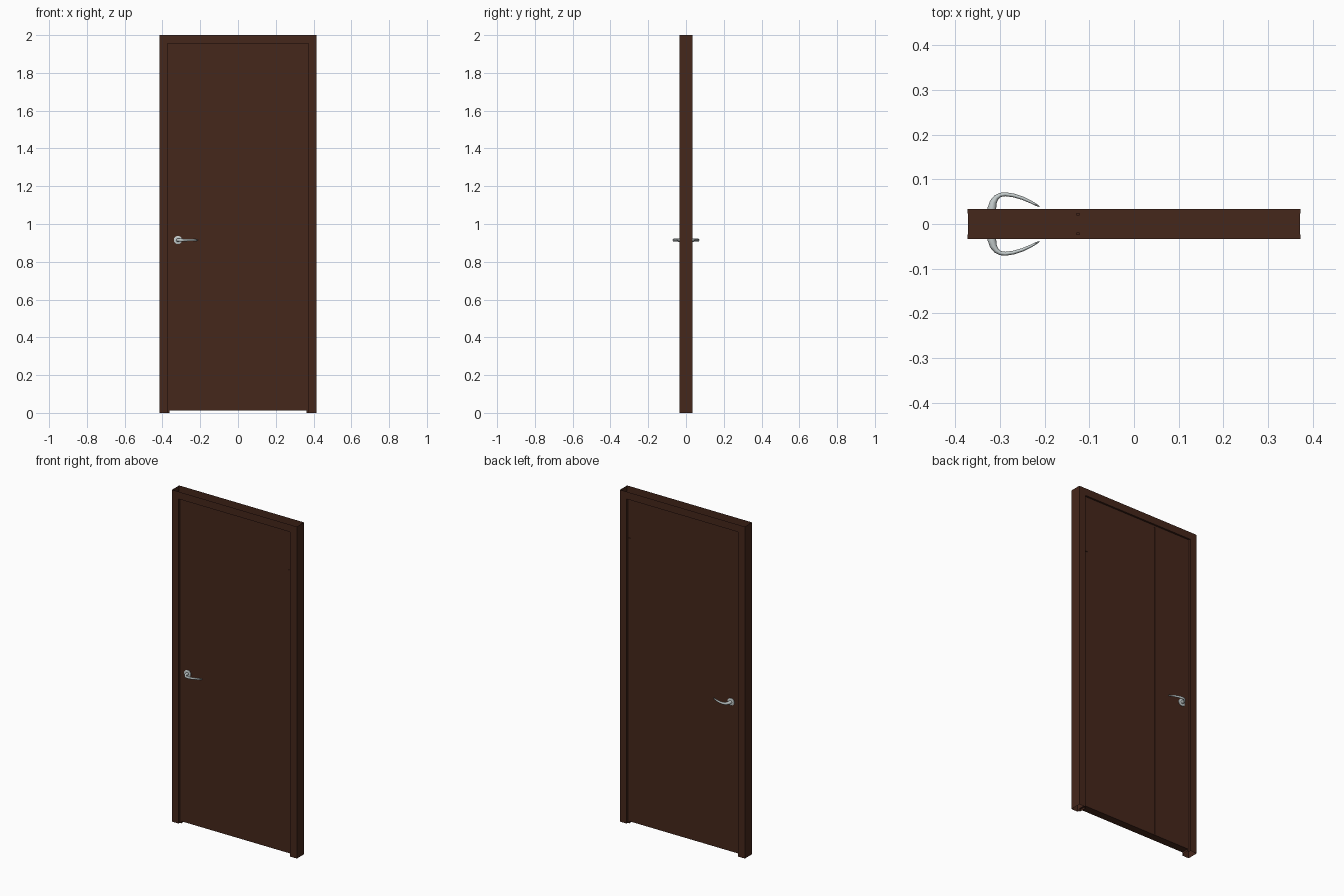
import bpy, bmesh, math
from mathutils import Vector

if "Cube" in bpy.data.objects:
    bpy.data.objects.remove(bpy.data.objects["Cube"])


def material(name, color):
    m = bpy.data.materials.new(name)
    m.diffuse_color = color
    m.use_nodes = True
    m.node_tree.nodes["Principled BSDF"].inputs["Base Color"].default_value = m.diffuse_color
    return m


WOOD = material("dark_wood", (0.06, 0.02, 0.011, 1))
METAL = material("satin_metal", (0.55, 0.6, 0.6, 1))


def finish(name, bm, mat, mirror_y=False, smooth=False):
    bmesh.ops.recalc_face_normals(bm, faces=bm.faces)
    me = bpy.data.meshes.new(name)
    bm.to_mesh(me)
    bm.free()
    me.materials.append(mat)
    ob = bpy.data.objects.new(name, me)
    bpy.context.collection.objects.link(ob)
    if mirror_y:
        mod = ob.modifiers.new("mirror", 'MIRROR')
        mod.use_axis = (False, True, False)
        mod.use_mirror_merge = False
    if smooth:
        bpy.ops.object.select_all(action='DESELECT')
        bpy.context.view_layer.objects.active = ob
        ob.select_set(True)
        bpy.ops.object.shade_smooth_by_angle(angle=math.radians(40))
    return ob


def skin(bm, rings, closed):
    for a, b in zip(rings, rings[1:]):
        n = len(a)
        for i in range(n if closed else n - 1):
            j = (i + 1) % n
            bm.faces.new((a[i], a[j], b[j], b[i]))


# Frame: hollow stepped profile swept up, across and down (open top and feet)
HW, H, D = 0.416, 2.0, 0.034
profile = [(0, -D), (0.044, -D), (0.044, -0.023), (0.054, -0.023),
           (0.054, 0.023), (0.044, 0.023), (0.044, D), (0, D)]
bm = bmesh.new()
rings = []
for side, top in ((-1, False), (-1, True), (1, True), (1, False)):
    rings.append([bm.verts.new((side * (HW - o), y, H - o if top else 0))
                  for o, y in profile])
skin(bm, rings, False)
for a, b in ((rings[0], rings[1]), (rings[2], rings[3])):
    bm.faces.new((a[0], a[-1], b[-1], b[0]))
finish("door_frame", bm, WOOD)

# Door leaf with a vertical groove on both faces
T, GX, GW, GD = 0.0238, -0.125, 0.003, 0.004
half = [(-0.371, -T), (GX - GW, -T), (GX - GW, -T + GD),
        (GX + GW, -T + GD), (GX + GW, -T), (0.371, -T)]
outline = half + [(x, -y) for x, y in reversed(half)]
bm = bmesh.new()
rings = [[bm.verts.new((x, y, z)) for x, y in outline] for z in (0.013, 1.955)]
skin(bm, rings, True)
for r in rings:
    bm.faces.new(r)
finish("door_leaf", bm, WOOD)

# Hinge plate on both faces
bm = bmesh.new()
bmesh.ops.create_cube(bm, size=1)
bmesh.ops.scale(bm, vec=(0.016, 0.006, 0.11), verts=bm.verts)
bmesh.ops.translate(bm, vec=(0.36, -0.0245, 1.667), verts=bm.verts)
finish("hinge", bm, WOOD, mirror_y=True)

# Round handle plates
KX, KZ = -0.318, 0.915


def ring(bm, center, u, v, n):
    return [bm.verts.new(center + u * math.cos(2 * math.pi * i / n)
                         + v * math.sin(2 * math.pi * i / n)) for i in range(n)]


bm = bmesh.new()
rings = [ring(bm, Vector((KX, -y, KZ)), Vector((r, 0, 0)), Vector((0, 0, r)), 24)
         for y, r in ((0.022, 0.022), (0.028, 0.022), (0.030, 0.019), (0.030, 0.012))]
skin(bm, rings, True)
bm.faces.new(rings[-1])
finish("handle_plate", bm, METAL, mirror_y=True, smooth=True)

# Curved tapering levers: x, distance from door centre, half width, half height
path = [(-0.318, 0.022, .0095, .0095), (-0.3175, 0.036, .0095, .0095),
        (-0.3145, 0.049, .008, .0088), (-0.308, 0.059, .006, .008),
        (-0.299, 0.0650, .0048, .0075), (-0.288, 0.0665, .0044, .007),
        (-0.270, 0.0640, .0042, .0065), (-0.250, 0.0580, .0038, .006),
        (-0.230, 0.0490, .003, .005), (-0.217, 0.0420, .0022, .004),
        (-0.211, 0.0385, .001, .002)]
bm = bmesh.new()
rings = []
for i, (x, y, w, h) in enumerate(path):
    p, q = path[max(i - 1, 0)], path[min(i + 1, len(path) - 1)]
    t = Vector((q[0] - p[0], p[1] - q[1], 0)).normalized()
    side = Vector((-t.y, t.x, 0))
    rings.append(ring(bm, Vector((x, -y, KZ)), side * w, Vector((0, 0, h)), 14))
skin(bm, rings, True)
bm.faces.new(rings[0])
bm.faces.new(rings[-1])
finish("lever_handle", bm, METAL, mirror_y=True, smooth=True)
